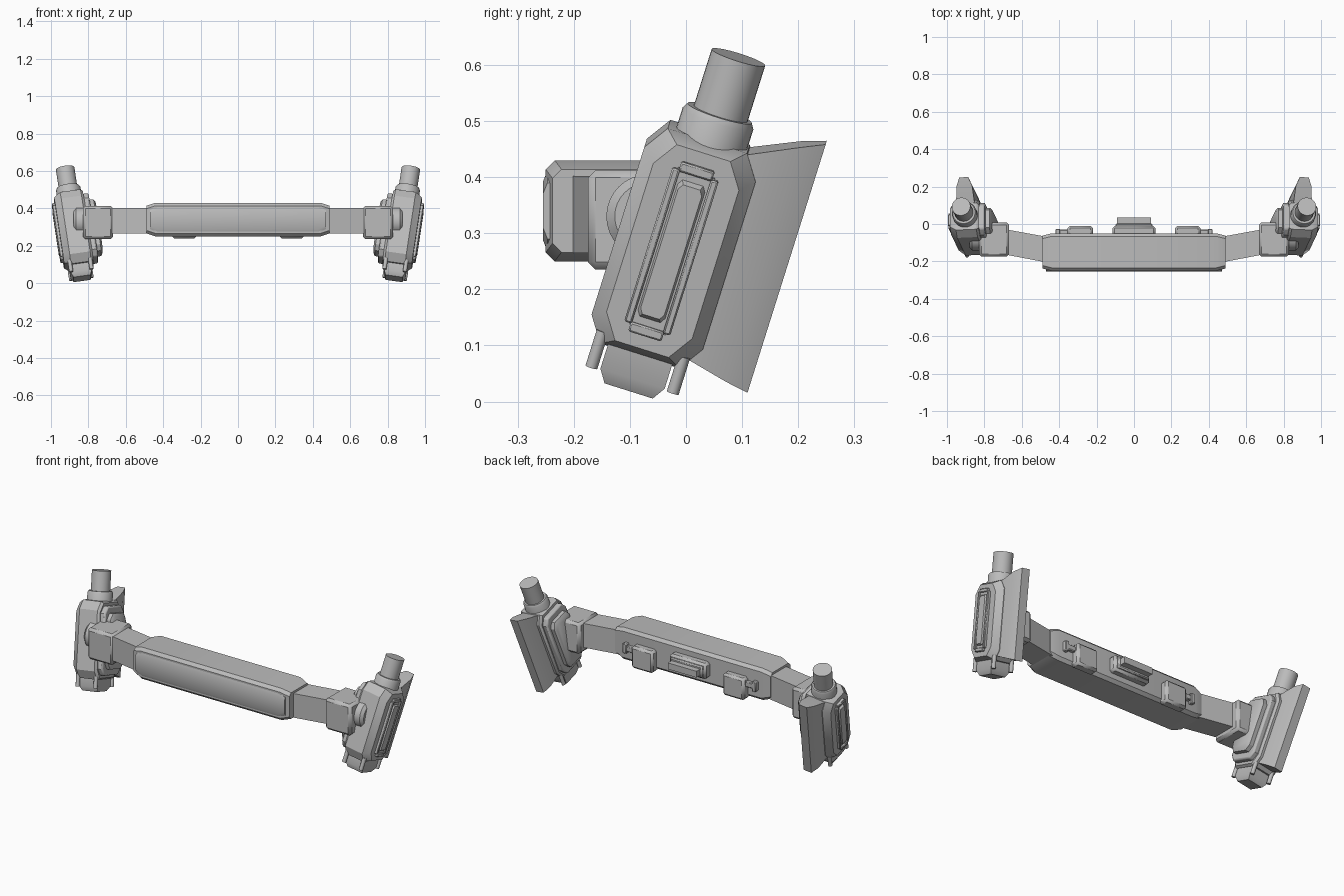
import bpy, bmesh, math
from mathutils import Matrix, Vector

cube = bpy.data.objects.get("Cube")
if cube:
    bpy.data.objects.remove(cube, do_unlink=True)

grey = bpy.data.materials.new("plain_grey")
grey.use_nodes = True
colour = (0.5, 0.5, 0.5, 1)
grey.diffuse_color = colour
grey.node_tree.nodes["Principled BSDF"].inputs["Base Color"].default_value = colour

# Pod frame: u points outward, v backward, w up along the leaning axis
w_axis = Vector((0.153, 0.315, 1)).normalized()
v_axis = Vector((0, 1, -0.315)).normalized()
u_axis = v_axis.cross(w_axis)
POD = Matrix((u_axis, v_axis, w_axis)).transposed().to_4x4()
POD.translation = (0.873, -0.02, 0.28)
WORLD = Matrix.Identity(4)


def loft(name, rings, frame=WORLD, bevel=0.0, mirror=True, segments=2):
    """Skin equal-length rings, cap both ends, bevel, and mirror across x."""
    bm = bmesh.new()
    loops = [[bm.verts.new(frame @ Vector(p)) for p in ring] for ring in rings]
    count = len(loops[0])
    for a, b in zip(loops, loops[1:]):
        for i in range(count):
            j = (i + 1) % count
            bm.faces.new((a[i], a[j], b[j], b[i]))
    bm.faces.new(loops[0])
    bm.faces.new(loops[-1])
    bmesh.ops.recalc_face_normals(bm, faces=bm.faces)
    mesh = bpy.data.meshes.new(name)
    bm.to_mesh(mesh)
    bm.free()
    mesh.materials.append(grey)
    obj = bpy.data.objects.new(name, mesh)
    bpy.context.collection.objects.link(obj)
    bpy.ops.object.select_all(action='DESELECT')
    obj.select_set(True)
    bpy.context.view_layer.objects.active = obj
    bpy.ops.object.shade_smooth_by_angle(angle=math.radians(32))
    if bevel:
        mod = obj.modifiers.new("Bevel", 'BEVEL')
        mod.width = bevel
        mod.segments = segments
        mod.limit_method = 'ANGLE'
        mod.angle_limit = math.radians(50)
    if mirror:
        obj.modifiers.new("Mirror", 'MIRROR')
    return obj


def octagon(u, half_v, half_w, cut_v, cut_w, v=0, w=0):
    """Rectangle with cut corners, lying across the first axis."""
    pts = []
    for sv, sw in ((1, 1), (-1, 1), (-1, -1), (1, -1)):
        pair = [(u, v + sv * half_v, w + sw * (half_w - cut_w)),
                (u, v + sv * (half_v - cut_v), w + sw * half_w)]
        pts += pair if sv == sw else pair[::-1]
    return pts


def box(name, low, high, frame=WORLD, bevel=0.0, mirror=True):
    rings = [[(x, low[1], low[2]), (x, high[1], low[2]),
              (x, high[1], high[2]), (x, low[1], high[2])] for x in (low[0], high[0])]
    return loft(name, rings, frame, bevel, mirror, 1)


def post(name, profile, centre, frame=POD, sides=32):
    """Turned part from (radius, height) pairs."""
    rings = [[(centre[0] + r * math.cos(i * math.tau / sides),
               centre[1] + r * math.sin(i * math.tau / sides), h)
              for i in range(sides)] for r, h in profile]
    return loft(name, rings, frame)


# Central crossbar with tapered ends
bar = [(-0.49, 0.088, 0.074), (-0.44, 0.1, 0.09), (0.44, 0.1, 0.09), (0.49, 0.088, 0.074)]
loft("crossbar", [octagon(x, hy, hz, 0.016, 0.016, -0.15, 0.34) for x, hy, hz in bar],
     mirror=False)
loft("crossbar_front_crown", [octagon(x, 0.01, hz, 0.008, 0.02, -0.245, 0.34)
     for x, hz in ((-0.47, 0.05), (-0.43, 0.072), (0.43, 0.072), (0.47, 0.05))], mirror=False)

# Angled arms and their end blocks
loft("arm", [[(x, y0, 0.265), (x, y1, 0.265), (x, y1, 0.402), (x, y0, 0.402)]
             for x, y0, y1 in ((0.47, -0.205, -0.068), (0.69, -0.163, -0.028))])
box("arm_end_block", (0.667, -0.175, 0.235), (0.83, 0.008, 0.413), bevel=0.014)

# Round pivot between end block and pod
across = Matrix.Translation((0, -0.067, 0.33)) @ Matrix.Rotation(math.pi / 2, 4, 'Y')
post("pivot", [(0.075, 0.81), (0.075, 0.865), (0.06, 0.88)], (0, 0), across)

# Pod body with stepped inner slabs
loft("pod_body", [octagon(u, hv, hw, 0.03, 0.045) for u, hv, hw in
     ((-0.072, 0.095, 0.195), (-0.06, 0.104, 0.203), (0.05, 0.104, 0.203), (0.085, 0.08, 0.185))],
     POD)
loft("pod_inner_rib", [octagon(u, 0.09, 0.18, 0.025, 0.035) for u in (-0.1, -0.06)], POD, 0.008)
loft("pod_inner_slab", [octagon(u, hv, hw, 0.02, 0.03) for u, hv, hw in
     ((-0.132, 0.06, 0.13), (-0.122, 0.07, 0.145), (-0.09, 0.07, 0.145))], POD)

# Raised outer panel: frame, sunken tray and ridge
PANEL_V = -0.002
for sv in (-1, 1):
    box("panel_side_rail", (0.08, PANEL_V + sv * 0.036 - 0.007, -0.145),
        (0.1, PANEL_V + sv * 0.036 + 0.007, 0.145), POD, 0.003)
    box("panel_end_rail", (0.08, PANEL_V - 0.031, sv * 0.151 - 0.009),
        (0.1, PANEL_V + 0.031, sv * 0.151 + 0.009), POD, 0.003)
box("panel_tray", (0.08, -0.035, -0.148), (0.092, 0.033, 0.148), POD)
loft("panel_ridge", [octagon(u, hv, hw, 0.006, 0.01, PANEL_V) for u, hv, hw in
     ((0.09, 0.026, 0.13), (0.103, 0.022, 0.122))], POD)

# Rear fin, slanted and thinning towards its edge
fin = ((0.07, 0.05, -0.18, 0.198), (0.16, 0.042, -0.202, 0.24), (0.203, 0.024, -0.212, 0.257))
loft("rear_fin", [[(-t, v, lo), (t, v, lo), (t, v, hi), (-t, v, hi)]
                  for v, t, lo, hi in fin], POD)

# Collar and tube on top
post("top_collar", [(0.066, 0.15), (0.066, 0.24), (0.06, 0.25)], (0, 0.006))
post("top_tube", [(0.05, 0.24), (0.05, 0.356)], (0, 0.008))

# Foot and four corner pegs below
loft("pod_foot", [[(-a, -b, w), (a, -b, w), (a, b, w), (-a, b, w)] for a, b, w in
     ((0.058, 0.06, -0.18), (0.058, 0.06, -0.245), (0.045, 0.045, -0.27))], POD)
for su in (-1, 1):
    for sv in (-1, 1):
        post("corner_peg", [(0.011, -0.18), (0.011, -0.248)],
             (su * 0.055, sv * 0.076), sides=12)

# Housings and clips along the back of the crossbar
box("rear_housing", (0.22, -0.07, 0.24), (0.355, -0.01, 0.365), bevel=0.012)
box("rear_clip", (0.34, -0.06, 0.315), (0.4, -0.03, 0.345), bevel=0.004)
box("rear_clip_tip", (0.395, -0.06, 0.302), (0.42, -0.026, 0.358), bevel=0.004)

# Centre mount on the back: block, rim and plate
box("centre_mount", (-0.115, -0.07, 0.295), (0.115, -0.01, 0.385), bevel=0.012, mirror=False)
box("centre_rim", (-0.1, -0.02, 0.308), (0.1, 0.002, 0.372), bevel=0.006, mirror=False)
box("centre_plate", (-0.09, -0.01, 0.322), (0.09, 0.035, 0.358), mirror=False)
